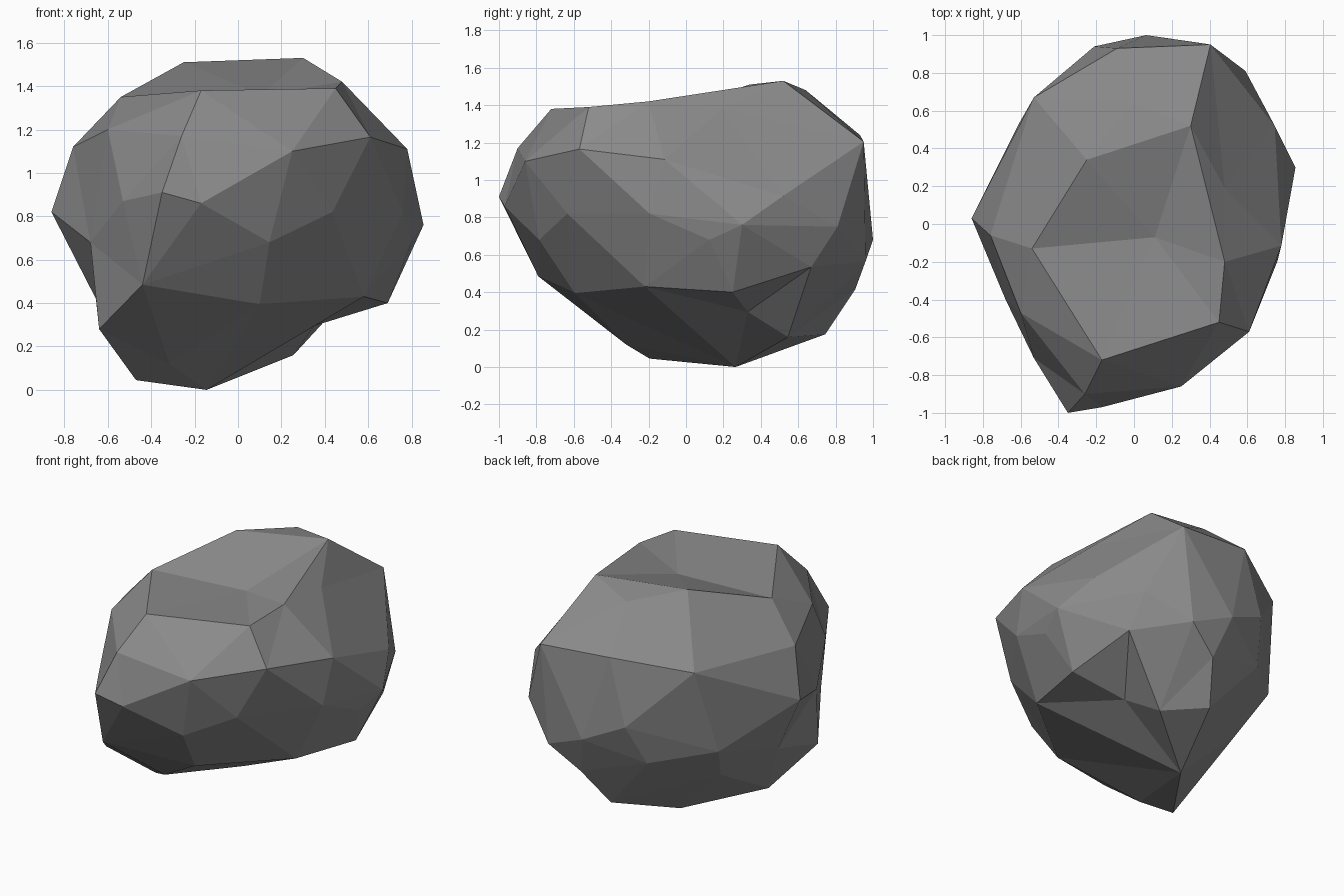
import bpy, bmesh
from mathutils import Vector

# Corner points of the boulder, band by band, from the flat top down
CORNERS = [
    # flat top and its shallow dip
    (-.54, -.13, 1.35), (-.25, .34, 1.51), (-.01, .64, 1.48), (.30, .52, 1.53),
    (.48, .19, 1.38), (.48, -.20, 1.42), (.45, -.52, 1.39), (-.17, -.72, 1.38), (.11, -.07, 1.36),
    # shoulder
    (-.26, -.90, 1.17), (.25, -.86, 1.10), (.61, -.57, 1.165), (.78, -.115, 1.11),
    (.405, .95, 1.205), (-.09, .93, 1.24), (-.53, .67, 1.155), (-.76, -.06, 1.12), (-.60, -.47, 1.20),
    # widest band
    (-.35, -1, .91), (-.17, -.97, .86), (.435, -.635, .82), (.76, -.195, .82), (.855, .30, .76),
    (.745, .52, .915), (.59, .81, .75), (.065, 1, .68), (-.21, .94, .81),
    (-.86, .03, .82), (-.53, -.71, .87), (-.68, -.40, .68), (.80, .125, .68), (.145, -.785, .68),
    # undercut
    (-.44, -.79, .485), (.10, -.595, .395), (.58, -.22, .43), (.69, .25, .40), (.60, .67, .535),
    (.34, .96, .565), (.14, .905, .415), (-.285, .815, .545), (-.61, .53, .60),
    (-.50, .35, .35), (-.655, -.03, .42), (-.64, -.47, .28),
    # base
    (-.47, -.195, .045), (-.315, -.32, .12), (-.145, .265, 0), (.03, .745, .175),
    (.255, .545, .16), (.35, .33, .295),
]
CENTRE = Vector((0, 0, .75))
HALF = Vector((.85, 1, .75))


def inflate(p):
    """Push a corner towards a rounded shell so the hull keeps it."""
    d = Vector(p) - CENTRE
    d = Vector((d.x / HALF.x, d.y / HALF.y, d.z / HALF.z))
    return d.normalized() * d.length ** 0.2


# Skin the inflated corners, then settle them back, keeping the dents
bm = bmesh.new()
home = {bm.verts.new(inflate(p)): Vector(p) for p in CORNERS}
bmesh.ops.convex_hull(bm, input=list(home), use_existing_faces=False)
for v, p in home.items():
    if v.is_valid:
        v.co = p
bmesh.ops.delete(bm, geom=[v for v in bm.verts if not v.link_faces], context='VERTS')
bmesh.ops.recalc_face_normals(bm, faces=bm.faces)

mesh = bpy.data.meshes.new("boulder")
bm.to_mesh(mesh)
bm.free()

# Single stone colour
stone = bpy.data.materials.new("grey stone")
stone.diffuse_color = (.26, .26, .26, 1)
mesh.materials.append(stone)
boulder = bpy.data.objects.new("boulder", mesh)
bpy.context.collection.objects.link(boulder)
